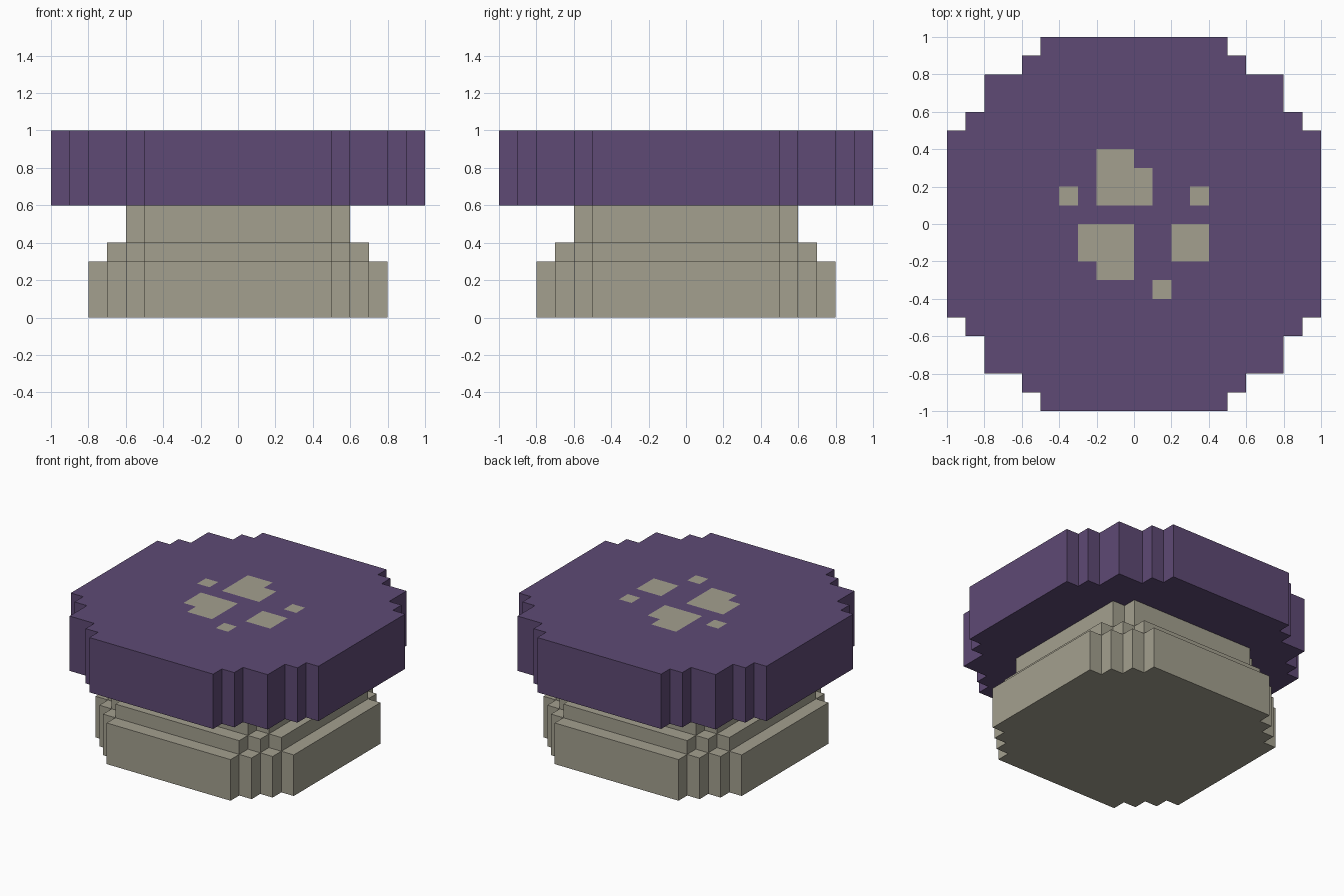
import bpy, bmesh

cube = bpy.data.objects.get("Cube")
if cube:
    bpy.data.objects.remove(cube, do_unlink=True)


def material(name, rgb):
    m = bpy.data.materials.new(name)
    m.use_nodes = True
    m.diffuse_color = (*rgb, 1)
    bsdf = next(n for n in m.node_tree.nodes if n.type == 'BSDF_PRINCIPLED')
    bsdf.inputs["Base Color"].default_value = (*rgb, 1)
    bsdf.inputs["Roughness"].default_value = 0.9
    return m


purple = material("purple", (0.112, 0.068, 0.176))
beige = material("beige", (0.371, 0.352, 0.275))


def outline(corners):
    """Full stepped outline, counter-clockwise, from one quadrant's outer corners."""
    quad = []
    for i, (x, y) in enumerate(corners):
        if i:
            quad.append((x, corners[i - 1][1]))
        quad.append((x, y))
    pts = []
    for _ in range(4):
        pts += quad
        quad = [(-y, x) for x, y in quad]
    return pts


def stepped_slab(name, corners, z0, z1, mats, spots=()):
    bm = bmesh.new()
    base = bm.faces.new([bm.verts.new((x, y, z0)) for x, y in outline(corners)])
    ext = bmesh.ops.extrude_face_region(bm, geom=[base], use_keep_orig=True)
    bmesh.ops.translate(bm, vec=(0, 0, z1 - z0),
                        verts=[v for v in ext["geom"] if isinstance(v, bmesh.types.BMVert)])
    bmesh.ops.recalc_face_normals(bm, faces=bm.faces)

    # Cut the top face along the spot borders, then colour the pieces inside
    for axis in (0, 1):
        for c in sorted({s[k] for s in spots for k in (axis, axis + 2)}):
            top = [f for f in bm.faces if f.normal.z > 0.9]
            geom = top + list({e for f in top for e in f.edges}) + list({v for f in top for v in f.verts})
            co, no = [0, 0, z1], [0, 0, 0]
            co[axis], no[axis] = c, 1
            bmesh.ops.bisect_plane(bm, geom=geom, plane_co=co, plane_no=no, dist=1e-5)
    for f in bm.faces:
        p = f.calc_center_median()
        if f.normal.z > 0.9 and any(a < p.x < c and b < p.y < d for a, b, c, d in spots):
            f.material_index = 1

    me = bpy.data.meshes.new(name)
    bm.to_mesh(me)
    bm.free()
    for m in mats:
        me.materials.append(m)
    ob = bpy.data.objects.new(name, me)
    bpy.context.collection.objects.link(ob)
    return ob


# Stem tiers, widest at the ground
stepped_slab("stem_base", [(.8, .5), (.7, .6), (.6, .7), (.5, .8)], 0, .3, [beige])
stepped_slab("stem_middle", [(.7, .5), (.6, .6), (.5, .7)], .3, .4, [beige])
stepped_slab("stem_upper", [(.6, .5), (.5, .6)], .4, .6, [beige])

# Cap with pale spots on top: x min, y min, x max, y max
spots = [(-.4, .1, -.3, .2), (-.2, .1, .1, .3), (-.2, .3, 0, .4), (.3, .1, .4, .2),
         (-.3, -.2, 0, 0), (-.2, -.3, 0, -.2), (.2, -.2, .4, 0), (.1, -.4, .2, -.3)]
stepped_slab("cap", [(1, .5), (.9, .6), (.8, .8), (.6, .9), (.5, 1)], .6, 1,
             [purple, beige], spots)
